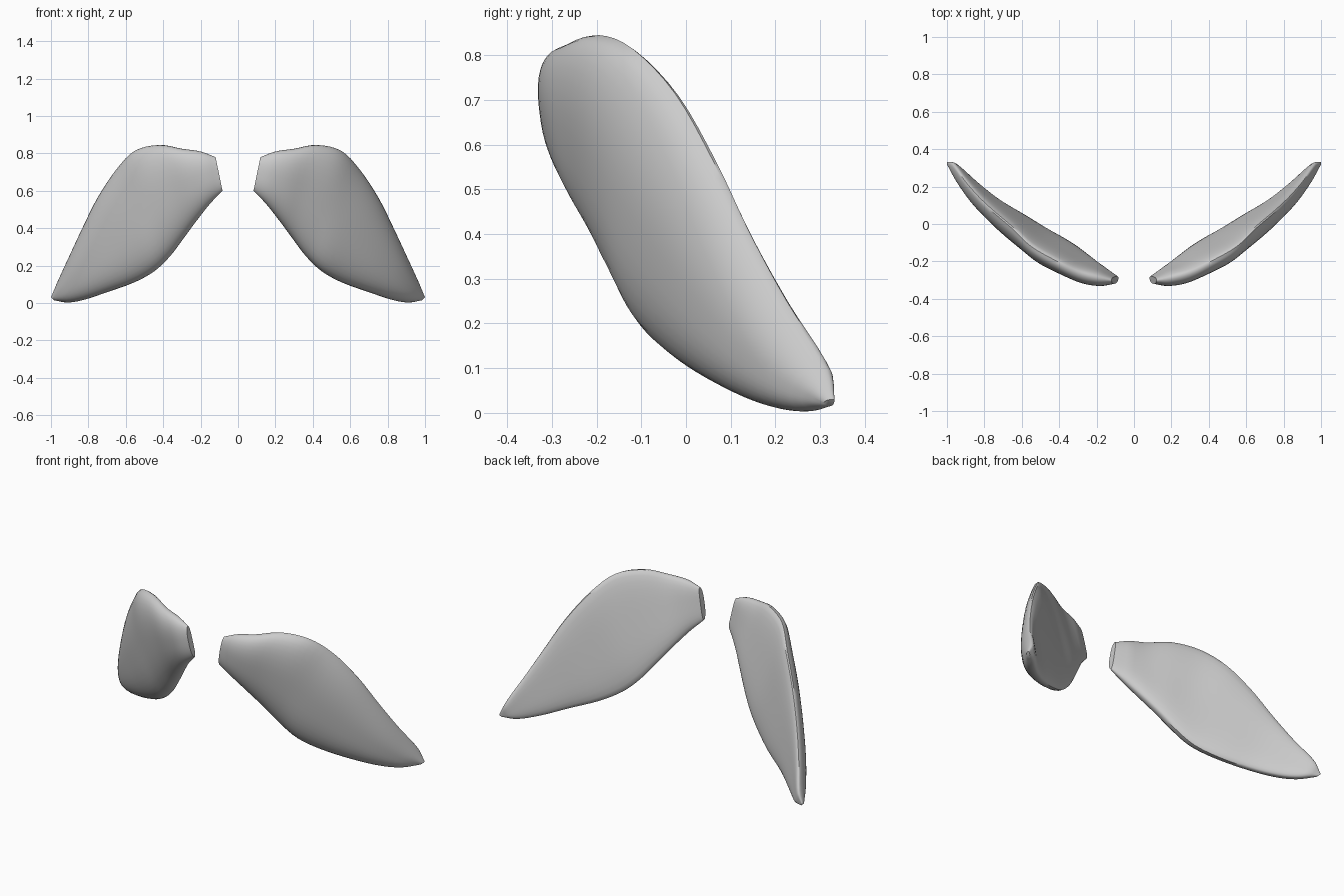
import bpy, bmesh, math
from mathutils import Vector

if "Cube" in bpy.data.objects:
    bpy.data.objects.remove(bpy.data.objects["Cube"])

# Stations from inner end to outer tip: upper rim xyz, lower rim xyz, forward bulge
STATIONS = [
    ((.12, -.30, .78), (.083, -.288, .60), .025),
    ((.20, -.285, .81), (.15, -.25, .53), .06),
    ((.30, -.255, .825), (.225, -.19, .435), .085),
    ((.42, -.195, .845), (.295, -.135, .34), .10),
    ((.55, -.12, .815), (.365, -.09, .248), .11),
    ((.65, -.025, .715), (.45, -.045, .168), .12),
    ((.75, .06, .565), (.56, .02, .108), .115),
    ((.83, .135, .405), (.70, .10, .058), .10),
    ((.90, .215, .255), (.82, .19, .018), .09),
    ((.96, .295, .125), (.91, .265, .003), .07),
    ((1.0, .327, .03), (.985, .32, .015), .015),
]
STEPS = 4     # subdivisions between stations
ARC = 20      # divisions across the curved front
BACK = 14     # divisions across the back
BACK_BULGE = .03


def catmull(a, b, c, d, t):
    return 0.5 * (2 * b + (c - a) * t + (2 * a - 5 * b + 4 * c - d) * t * t
                  + (3 * b - a - 3 * c + d) * t ** 3)


def sample(points):
    p = [2 * points[0] - points[1]] + points + [2 * points[-1] - points[-2]]
    out = [catmull(*p[i:i + 4], k / STEPS)
           for i in range(len(points) - 1) for k in range(STEPS)]
    return out + [points[-1]]


def across(u, l, depth, power, count):
    # bulged strip from one rim to the other, denser near the rims
    strip = []
    for i in range(count):
        c = -math.cos(math.pi * i / count)
        p = u.lerp(l, (c + 1) / 2)
        p.y += depth * math.sqrt(max(0, 1 - abs(c) ** power))
        strip.append(p)
    return strip


def blade(name, side):
    upper = sample([Vector(s[0]) for s in STATIONS])
    lower = sample([Vector(s[1]) for s in STATIONS])
    bulge = sample([s[2] for s in STATIONS])
    bm = bmesh.new()
    rings = []
    for u, l, b in zip(upper, lower, bulge):
        # domed front, then the nearly flat back with rounded rims
        ring = across(u, l, -b, 2.5, ARC)
        ring += across(l, u, min(BACK_BULGE, b * .5), 4, BACK)
        rings.append([bm.verts.new((side * p.x, p.y, max(p.z, 0))) for p in ring])
    n = len(rings[0])
    for r, s in zip(rings, rings[1:]):
        for i in range(n):
            j = (i + 1) % n
            bm.faces.new((r[i], r[j], s[j], s[i]))
    # inner end and tip caps
    bm.faces.new(rings[0])
    bm.faces.new(rings[-1])
    bmesh.ops.recalc_face_normals(bm, faces=bm.faces)
    mesh = bpy.data.meshes.new(name)
    bm.to_mesh(mesh)
    bm.free()
    obj = bpy.data.objects.new(name, mesh)
    bpy.context.collection.objects.link(obj)
    bpy.ops.object.select_all(action='DESELECT')
    obj.select_set(True)
    bpy.context.view_layer.objects.active = obj
    bpy.ops.object.shade_smooth_by_angle(angle=math.radians(40))


# Mirrored pair
blade("right_blade", 1)
blade("left_blade", -1)
